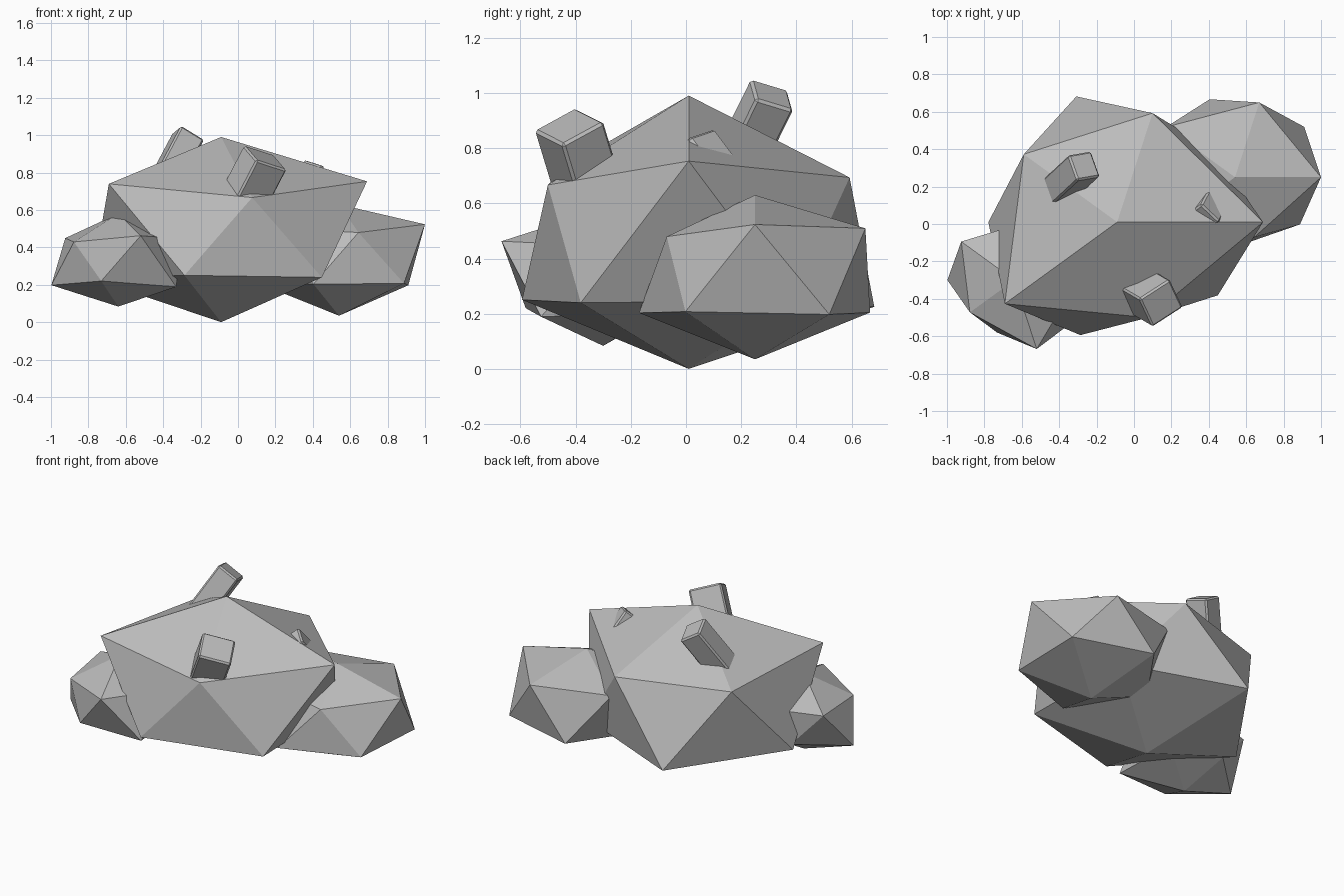
import bpy, bmesh
from mathutils import Matrix, Vector

if "Cube" in bpy.data.objects:
    bpy.data.objects.remove(bpy.data.objects["Cube"])

grey = bpy.data.materials.new("stone grey")
grey.diffuse_color = (0.5, 0.5, 0.5, 1)
grey.use_nodes = True
grey.node_tree.nodes["Principled BSDF"].inputs["Base Color"].default_value = grey.diffuse_color


def finish(bm, name):
    me = bpy.data.meshes.new(name)
    bm.to_mesh(me)
    bm.free()
    me.materials.append(grey)
    ob = bpy.data.objects.new(name, me)
    bpy.context.collection.objects.link(ob)
    return ob


# Boulder: icosahedron with a radius per corner
# (bottom, five lower, five upper, top), flattened in height
def boulder(name, centre, radii, flat=0.71):
    bm = bmesh.new()
    bmesh.ops.create_icosphere(bm, subdivisions=1, radius=1)
    for v, r in zip(bm.verts, radii):
        x, y, z = v.co.normalized() * r
        v.co = Vector((x, y, z * flat)) + Vector(centre)
    return finish(bm, name)


# Block: bevelled box sunk into the rock, placed by the centre of its
# outer face, its outward normal and one side direction
def block(name, top, normal, side, width, depth, length):
    n = Vector(normal).normalized()
    u = Vector(side)
    u = (u - n * u.dot(n)).normalized()
    w = n.cross(u)
    rot = Matrix((u, w, n)).transposed().to_4x4()
    bm = bmesh.new()
    bmesh.ops.create_cube(bm, size=1)
    bmesh.ops.scale(bm, vec=(width, depth, length), verts=bm.verts)
    bmesh.ops.bevel(bm, geom=bm.edges[:], offset=0.01, segments=1,
                    affect='EDGES', profile=0.5)
    bmesh.ops.transform(bm, matrix=Matrix.Translation(Vector(top) - n * length / 2) @ rot,
                        verts=bm.verts)
    return finish(bm, name)


# Three overlapping boulders
boulder("main_boulder", (-0.09, 0.01, 0.476),
        (0.67, 0.744, 0.71, 0.77, 0.79, 0.72, 0.60, 0.83, 0.69, 0.685, 0.872, 0.724))
boulder("right_boulder", (0.54, 0.25, 0.36),
        (0.458, 0.48, 0.494, 0.48, 0.49, 0.512, 0.376, 0.45, 0.51, 0.47, 0.514, 0.38))
boulder("left_boulder", (-0.64, -0.30, 0.325),
        (0.34, 0.428, 0.33, 0.40, 0.30, 0.38, 0.433, 0.328, 0.392, 0.38, 0.38, 0.36))

# Stone blocks poking out of the main boulder
block("front_block", (0.146, -0.424, 0.88), (0.446, -0.26, 0.858),
      (0.155, 0.10, -0.05), 0.20, 0.185, 0.30)
block("back_block", (-0.265, 0.312, 0.994), (0.43, 0.40, 0.81),
      (0.115, 0.02, -0.07), 0.145, 0.15, 0.36)
block("small_block", (0.43, 0.098, 0.803), (0.64, 0.47, 0.61),
      (0.095, -0.09, -0.03), 0.14, 0.14, 0.25)
